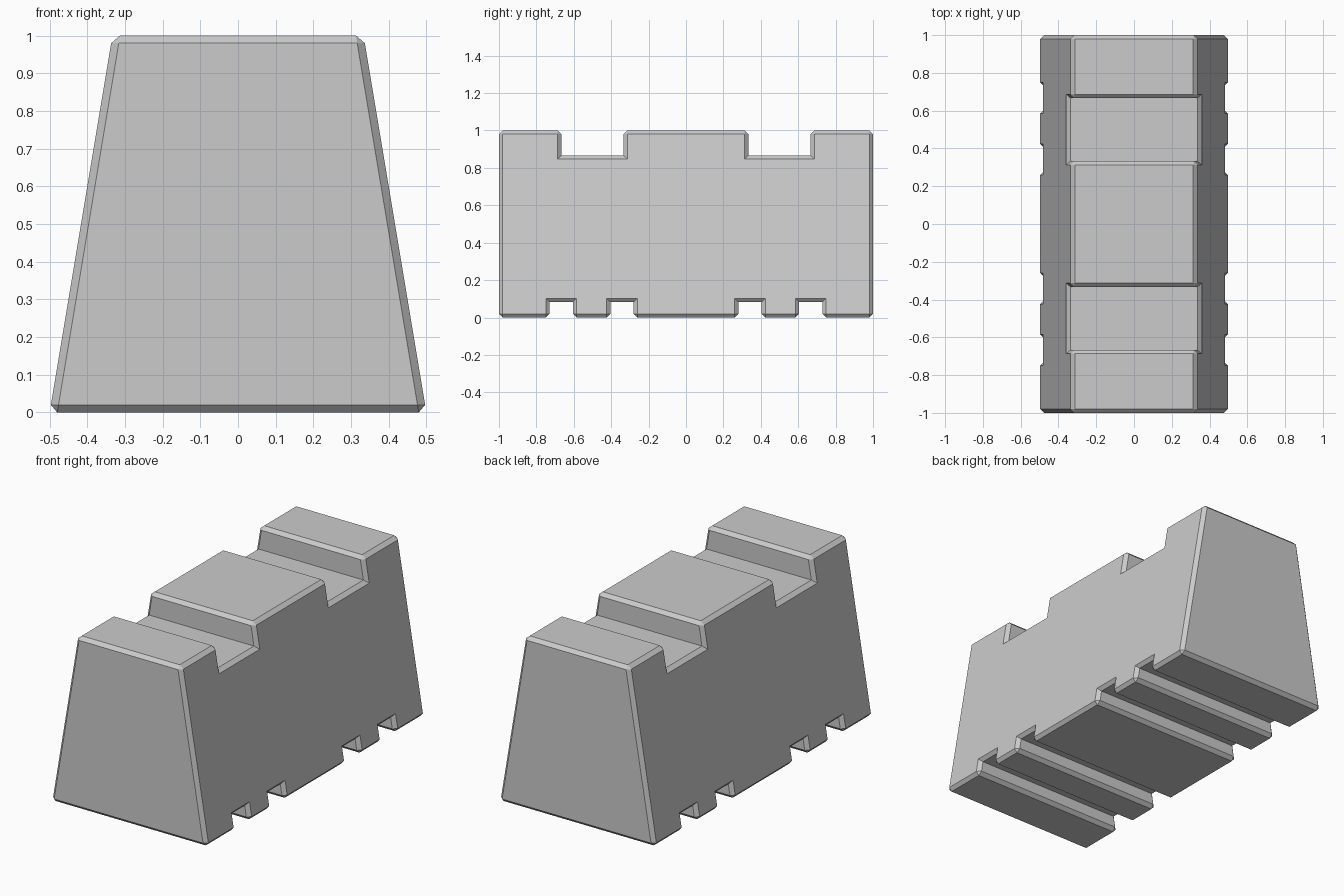
import bpy
import bmesh

cube = bpy.data.objects.get("Cube")
if cube:
    bpy.data.objects.remove(cube, do_unlink=True)

HALF_LENGTH, HEIGHT = 1.0, 1.0
BASE_HALF, TOP_HALF = 0.5, 1 / 3
CHAMFER = 0.02

concrete = bpy.data.materials.new("concrete_grey")
concrete.use_nodes = True
GREY = (0.6, 0.6, 0.6, 1)
concrete.diffuse_color = GREY
concrete.node_tree.nodes["Principled BSDF"].inputs["Base Color"].default_value = GREY


def notched_edge(notches, level, floor):
    """Profile points along +y at one level, stepping to floor at each notch."""
    points = [(-HALF_LENGTH, level)]
    for centre, half in notches:
        a, b = centre - half, centre + half
        points += [(a, level), (a, floor), (b, floor), (b, level)]
    return points + [(HALF_LENGTH, level)]


# Side outline: two wide lifting notches on top, four small slots below
slots = [(y, 0.0625) for y in (-0.667, -0.342, 0.342, 0.667)]
notches = [(y, 1 / 6) for y in (-0.5, 0.5)]
outline = notched_edge(slots, 0, 0.083) + notched_edge(notches, HEIGHT, 0.867)[::-1]


def half_width(z):
    return BASE_HALF + (TOP_HALF - BASE_HALF) * z / HEIGHT


# Join the two sloping sides into a solid
bm = bmesh.new()
sides = [[bm.verts.new((s * half_width(z), y, z)) for y, z in outline] for s in (1, -1)]
for side in sides:
    bm.faces.new(side)
for i in range(len(outline)):
    j = (i + 1) % len(outline)
    bm.faces.new((sides[0][i], sides[0][j], sides[1][j], sides[1][i]))
bmesh.ops.recalc_face_normals(bm, faces=bm.faces[:])
bm.normal_update()

# Chamfer the outward corners, leaving the inner notch corners sharp
outer = [e for e in bm.edges if e.calc_face_angle_signed() > 0.1]
bmesh.ops.bevel(bm, geom=outer, offset=CHAMFER, offset_type='OFFSET',
                segments=1, profile=0.5, affect='EDGES', clamp_overlap=True)
bmesh.ops.recalc_face_normals(bm, faces=bm.faces[:])

mesh = bpy.data.meshes.new("barrier_block")
bm.to_mesh(mesh)
bm.free()
mesh.materials.append(concrete)
block = bpy.data.objects.new("barrier_block", mesh)
bpy.context.collection.objects.link(block)
